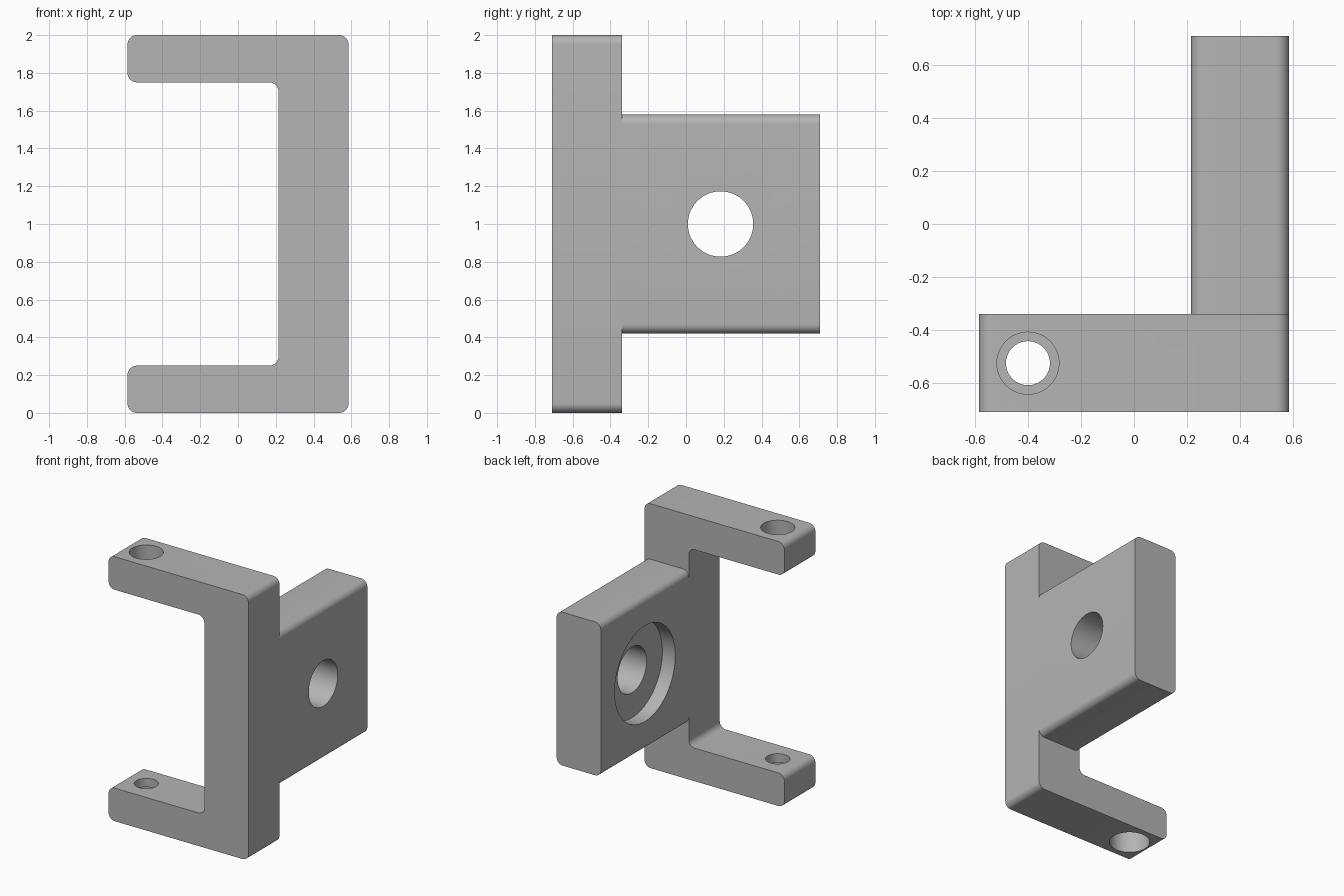
import bpy, bmesh, math
from mathutils import Vector, Matrix

cube = bpy.data.objects.get("Cube")
if cube:
    bpy.data.objects.remove(cube, do_unlink=True)

grey = bpy.data.materials.new("plain grey")
grey.use_nodes = True
colour = (0.46, 0.46, 0.46, 1)
grey.diffuse_color = colour
grey.node_tree.nodes["Principled BSDF"].inputs["Base Color"].default_value = colour

RADIUS = 0.05
STEPS = 10


def rounded(corners):
    """Replace each right-angled corner of an outline with an arc."""
    outline = []
    for i, corner in enumerate(corners):
        p = Vector(corner)
        a = (Vector(corners[i - 1]) - p).normalized()
        b = (Vector(corners[(i + 1) % len(corners)]) - p).normalized()
        centre = p + RADIUS * (a + b)
        for k in range(STEPS + 1):
            t = math.pi / 2 * k / STEPS
            outline.append(centre - RADIUS * (b * math.cos(t) + a * math.sin(t)))
    return outline


def make_object(name, bm):
    bmesh.ops.recalc_face_normals(bm, faces=bm.faces)
    mesh = bpy.data.meshes.new(name)
    bm.to_mesh(mesh)
    bm.free()
    mesh.materials.append(grey)
    obj = bpy.data.objects.new(name, mesh)
    bpy.context.collection.objects.link(obj)
    return obj


def extrude_profile(name, corners, y0, y1):
    """Extrude a rounded x-z outline along y."""
    bm = bmesh.new()
    face = bm.faces.new([bm.verts.new((p.x, y0, p.y)) for p in rounded(corners)])
    ext = bmesh.ops.extrude_face_region(bm, geom=[face])
    moved = [v for v in ext["geom"] if isinstance(v, bmesh.types.BMVert)]
    bmesh.ops.translate(bm, verts=moved, vec=(0, y1 - y0, 0))
    return make_object(name, bm)


def activate(obj):
    bpy.ops.object.select_all(action="DESELECT")
    obj.select_set(True)
    bpy.context.view_layer.objects.active = obj


def drill(obj, centre, radius, depth, axis):
    """Cut a round hole, with its middle at centre."""
    bm = bmesh.new()
    turn = Matrix.Rotation(math.pi / 2, 4, "Y") if axis == "X" else Matrix()
    bmesh.ops.create_cone(bm, cap_ends=True, segments=64, radius1=radius,
                          radius2=radius, depth=depth,
                          matrix=Matrix.Translation(centre) @ turn)
    cutter = make_object("hole_cutter", bm)
    cutter.hide_render = True
    mod = obj.modifiers.new("hole", "BOOLEAN")
    mod.operation = "DIFFERENCE"
    mod.solver = "EXACT"
    mod.object = cutter
    activate(obj)
    bpy.ops.object.modifier_apply(modifier=mod.name)
    bpy.data.objects.remove(cutter, do_unlink=True)


LEFT, INNER, RIGHT = -0.585, 0.215, 0.585
FRONT, STEP, BACK = -0.71, -0.34, 0.71

# C-shaped frame with two arms
frame = extrude_profile("frame", [
    (LEFT, 0), (RIGHT, 0), (RIGHT, 2), (LEFT, 2),
    (LEFT, 1.75), (INNER, 1.75), (INNER, 0.25), (LEFT, 0.25)], FRONT, STEP)

# Arm holes: wide above, narrow below with a counterbore underneath
drill(frame, (-0.4, -0.525, 1.875), 0.117, 0.5, "Z")
drill(frame, (-0.4, -0.525, 0.125), 0.083, 0.5, "Z")
drill(frame, (-0.4, -0.525, 0), 0.141, 0.37, "Z")

# Mounting plate reaching back from the upright
plate = extrude_profile("mounting_plate", [
    (INNER, 0.42), (RIGHT, 0.42), (RIGHT, 1.58), (INNER, 1.58)], STEP, BACK)

# Plate hole with a wide recess on the inner side
drill(plate, (0.4, 0.183, 1), 0.173, 1, "X")
drill(plate, (INNER, 0.183, 1), 0.362, 0.216, "X")

for part in (frame, plate):
    activate(part)
    bpy.ops.object.shade_smooth_by_angle(angle=math.radians(30))
